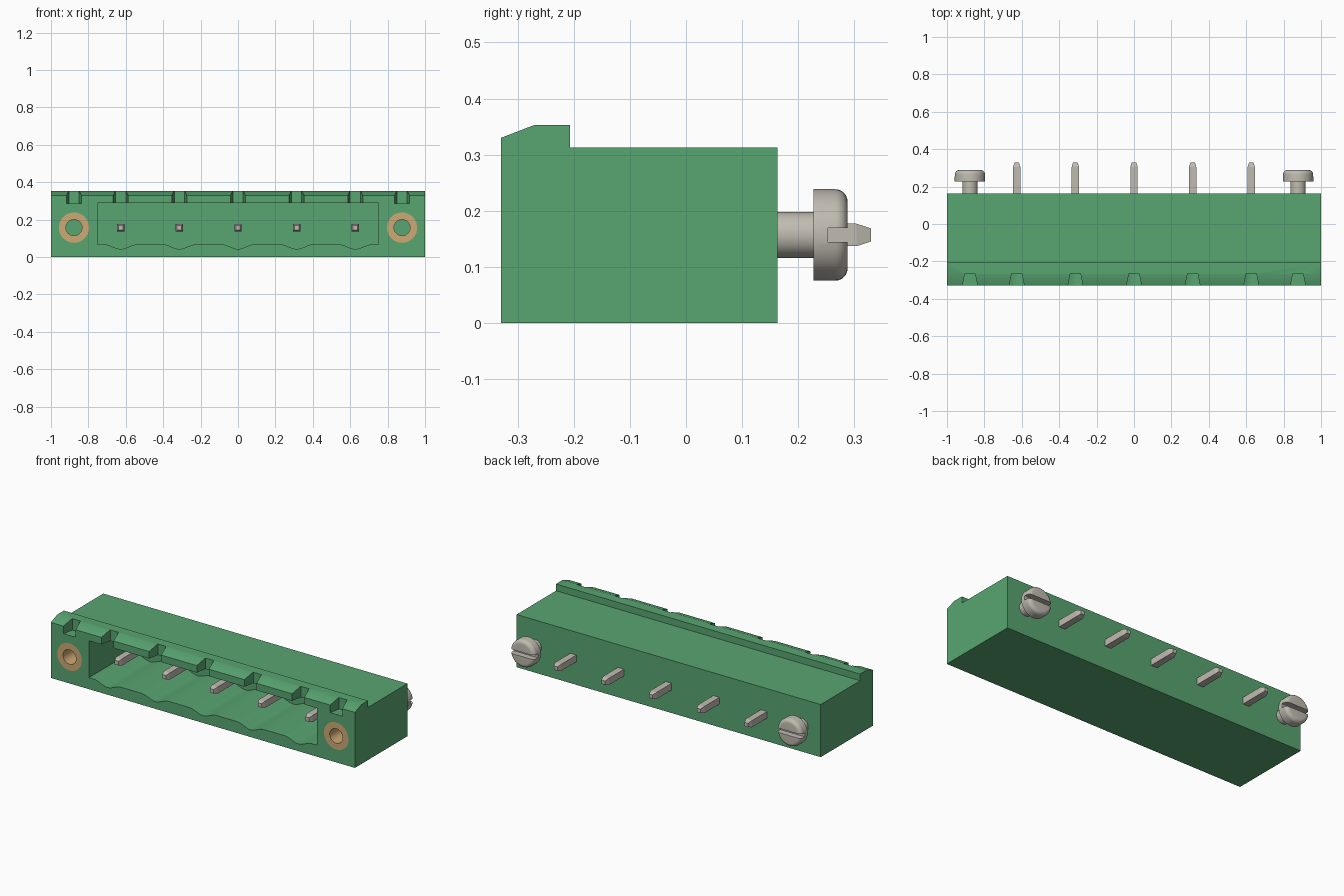
import bpy, bmesh, math
from mathutils import Vector

old = bpy.data.objects.get("Cube")
if old:
    bpy.data.objects.remove(old, do_unlink=True)

PINS = [i * 0.3135 for i in range(-2, 3)]
SCREW_X = 0.877
AXIS_Z = 0.157
FRONT, BACK = -0.33, 0.163


def material(name, rgb):
    m = bpy.data.materials.new(name)
    m.use_nodes = True
    m.diffuse_color = (*rgb, 1)
    m.node_tree.nodes["Principled BSDF"].inputs["Base Color"].default_value = (*rgb, 1)
    return m


GREEN = material("green plastic", (0.098, 0.376, 0.165))
METAL = material("tinned metal", (0.53, 0.50, 0.44))
BRASS = material("brass", (0.61, 0.40, 0.17))


def finish(bm, name, mat):
    bmesh.ops.recalc_face_normals(bm, faces=bm.faces)
    mesh = bpy.data.meshes.new(name)
    bm.to_mesh(mesh)
    bm.free()
    mesh.materials.append(mat)
    ob = bpy.data.objects.new(name, mesh)
    bpy.context.collection.objects.link(ob)
    return ob


def prism(name, points, direction, mat=GREEN):
    """Extrude a flat polygon along a direction."""
    bm = bmesh.new()
    face = bm.faces.new([bm.verts.new(p) for p in points])
    new = bmesh.ops.extrude_face_region(bm, geom=[face])["geom"]
    bmesh.ops.translate(bm, vec=direction, verts=[v for v in new if isinstance(v, bmesh.types.BMVert)])
    return finish(bm, name, mat)


def lathe(name, x, profile, mat=GREEN, closed=False):
    """Turn an (r, y) profile about the axis along y through x."""
    bm = bmesh.new()
    vs = [bm.verts.new((x + r, y, AXIS_Z)) for r, y in profile]
    pairs = list(zip(vs, vs[1:])) + ([(vs[-1], vs[0])] if closed else [])
    edges = [bm.edges.new(p) for p in pairs]
    bmesh.ops.spin(bm, geom=vs + edges, cent=(x, 0, AXIS_Z), axis=(0, 1, 0),
                   angle=math.tau, steps=40)
    bmesh.ops.remove_doubles(bm, verts=bm.verts, dist=0.0001)
    return finish(bm, name, mat)


def active(ob):
    bpy.ops.object.select_all(action="DESELECT")
    ob.select_set(True)
    bpy.context.view_layer.objects.active = ob


def cut(target, cutter):
    mod = target.modifiers.new("cut", "BOOLEAN")
    mod.operation, mod.solver, mod.object = "DIFFERENCE", "EXACT", cutter
    active(target)
    bpy.ops.object.modifier_apply(modifier=mod.name)
    bpy.data.objects.remove(cutter, do_unlink=True)


def smooth(ob):
    active(ob)
    bpy.ops.object.shade_smooth_by_angle(angle=math.radians(30))


# Housing with a raised, chamfered front lip
side = [(FRONT, 0), (BACK, 0), (BACK, 0.313), (-0.207, 0.313),
        (-0.207, 0.353), (-0.27, 0.353), (FRONT, 0.33)]
housing = prism("housing", [(-1, y, z) for y, z in side], (2, 0, 0))

# Cavity with a scallop in the floor under each pin
floor = []
for px in PINS:
    for i in range(17):
        t = i / 8 - 1
        floor.append((px + t * 0.09, 0.068 - 0.0125 * (1 + math.cos(math.pi * t))))
outline = [(-0.75, 0.288), (-0.75, 0.068)] + floor + [(0.75, 0.068), (0.75, 0.288)]
cut(housing, prism("cavity_cutter", [(x, -0.4, z) for x, z in outline], (0, 0.47, 0)))

# Tapered notches across the lip
for nx in PINS + [-SCREW_X, SCREW_X]:
    plan = [(-0.044, -0.35), (0.044, -0.35), (0.027, -0.265), (-0.027, -0.265)]
    cut(housing, prism("notch_cutter", [(nx + x, y, 0.285) for x, y in plan], (0, 0, 0.2)))

for sx, tag in ((-SCREW_X, "right"), (SCREW_X, "left")):
    # Threaded bushing set into the front
    cut(housing, lathe("bore_cutter", sx, [(0, -0.4), (0.081, -0.4), (0.081, -0.1), (0, -0.1)]))
    smooth(lathe("bushing_" + tag, sx, [(0.043, FRONT), (0.081, FRONT), (0.081, -0.1), (0.043, -0.1)],
                 BRASS, closed=True))

    # Slotted screw at the back
    corner = [(0.0595 + 0.022 * math.cos(a), 0.266 + 0.022 * math.sin(a))
              for a in (math.radians(d) for d in range(0, 91, 15))]
    screw = lathe("screw_" + tag, sx, [(0, 0.14), (0.041, 0.14), (0.041, 0.227), (0.0815, 0.227)]
                  + corner + [(0, 0.288)], METAL)
    slot = [(sx - 0.1, 0.253, 0.144), (sx - 0.1, 0.32, 0.144),
            (sx - 0.1, 0.32, 0.169), (sx - 0.1, 0.253, 0.169)]
    cut(screw, prism("slot_cutter", slot, (0.2, 0, 0), METAL))
    smooth(screw)

# Square pins with tapered tips
for n, px in enumerate(PINS, 1):
    bm = bmesh.new()
    rings = []
    for y, h in ((-0.245, 0.012), (-0.222, 0.02), (0.304, 0.02), (0.33, 0.0115)):
        rings.append([bm.verts.new((px + sx * h, y, AXIS_Z + sz * h))
                      for sx, sz in ((-1, -1), (1, -1), (1, 1), (-1, 1))])
    for a, b in zip(rings, rings[1:]):
        for i in range(4):
            j = (i + 1) % 4
            bm.faces.new((a[i], a[j], b[j], b[i]))
    bm.faces.new(rings[0])
    bm.faces.new(rings[-1])
    finish(bm, f"pin_{n}", METAL)

smooth(housing)
